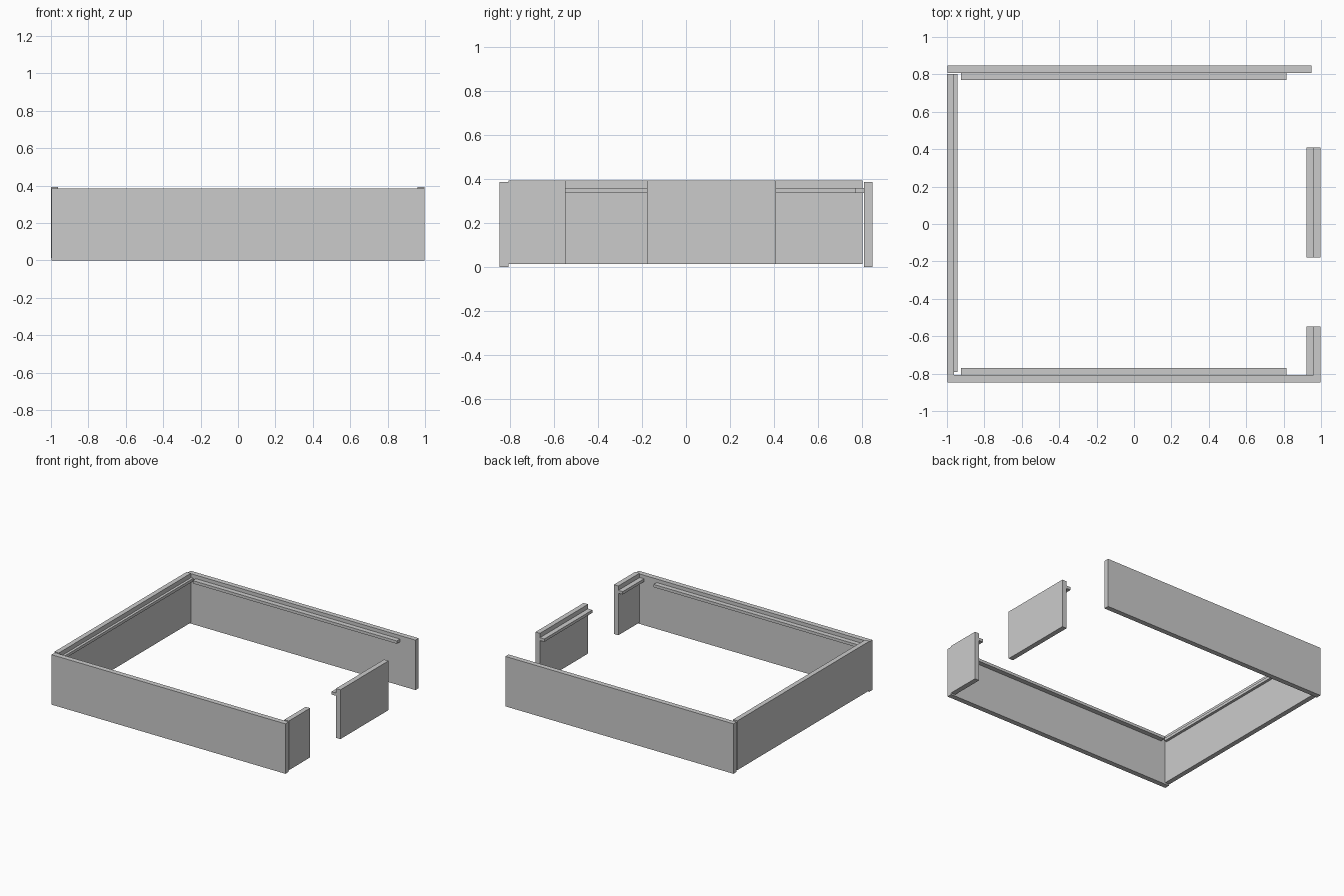
import bpy

if "Cube" in bpy.data.objects:
    bpy.data.objects.remove(bpy.data.objects["Cube"])


def box(name, x, y, z):
    """Box from (min, max) ranges on each axis."""
    bpy.ops.mesh.primitive_cube_add(
        size=1, location=[(a + b) / 2 for a, b in (x, y, z)])
    ob = bpy.context.object
    ob.name = name
    ob.scale = [b - a for a, b in (x, y, z)]
    bpy.ops.object.transform_apply(location=False, rotation=False, scale=True)
    return ob


LONG_Z = (0.0, 0.385)     # front and back boards
SIDE_Z = (0.012, 0.392)   # side boards sit slightly higher
RAIL_Z = (0.336, 0.358)   # inner ledge near the top

# Long front and back boards, the back one a little shorter
box("front_board", (-0.997, 0.997), (-0.847, -0.807), LONG_Z)
box("back_board", (-0.997, 0.948), (0.808, 0.847), LONG_Z)

# Ledges on the inside of the long boards
for name, y in (("front_ledge", (-0.808, -0.77)), ("back_ledge", (0.77, 0.809))):
    box(name, (-0.925, 0.815), y, RAIL_Z)

# Left side board with its ledge
box("left_board", (-1.0, -0.963), (-0.807, 0.802), SIDE_Z)
box("left_ledge", (-0.964, -0.943), (-0.79, 0.802), RAIL_Z)

# Right side is split into two pieces with openings between them
for name, y in (("right_front", (-0.807, -0.547)), ("right_middle", (-0.178, 0.408))):
    box(name + "_board", (0.96, 0.998), y, SIDE_Z)
    box(name + "_ledge", (0.923, 0.961), y, RAIL_Z)
